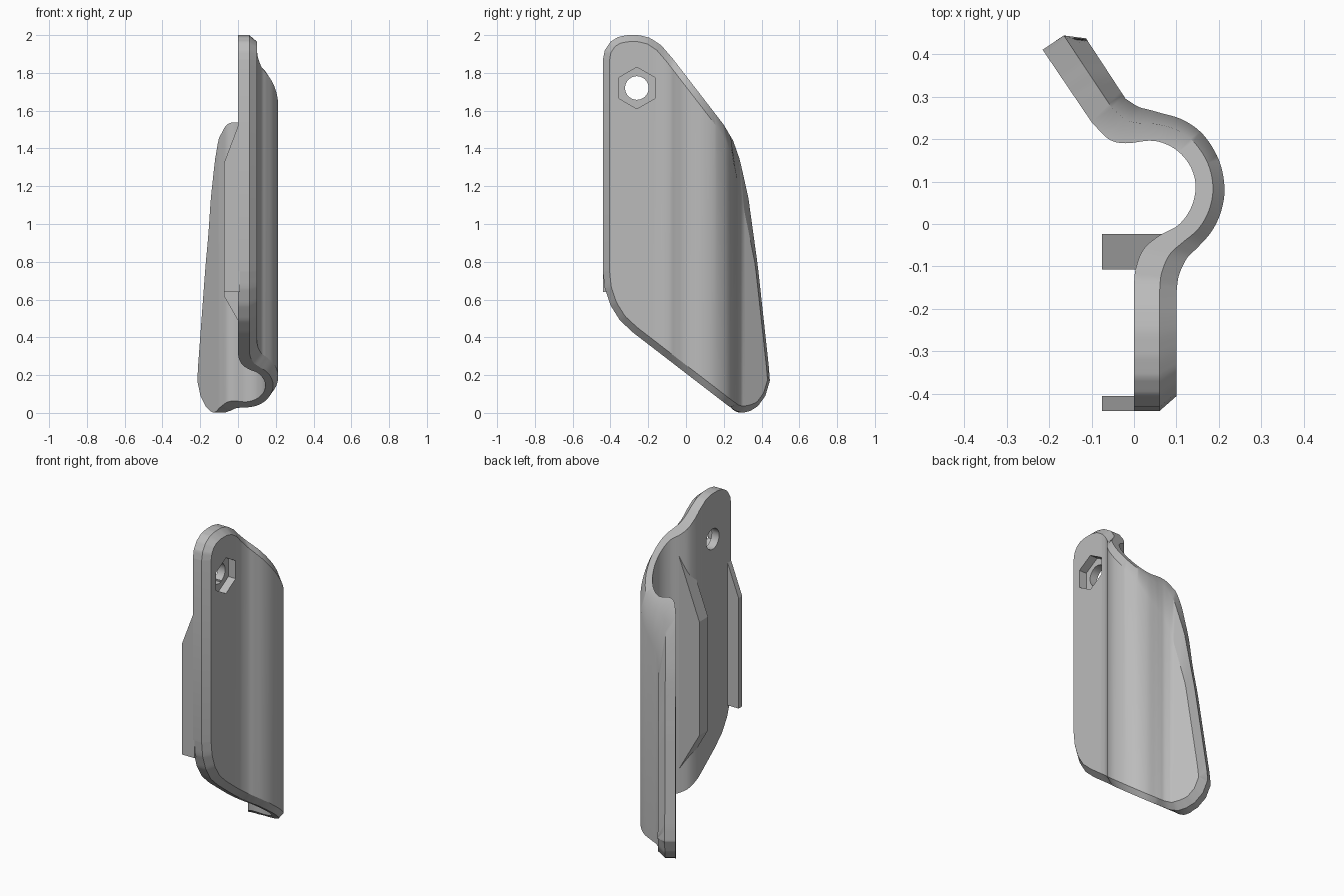
import bpy, bmesh, math
from mathutils import Vector

if "Cube" in bpy.data.objects:
    bpy.data.objects.remove(bpy.data.objects["Cube"], do_unlink=True)

grey = bpy.data.materials.new("plain_grey")
grey.use_nodes = True
grey.diffuse_color = (0.5, 0.5, 0.5, 1)
grey.node_tree.nodes["Principled BSDF"].inputs["Base Color"].default_value = (0.5, 0.5, 0.5, 1)


def make_object(name, bm):
    bmesh.ops.recalc_face_normals(bm, faces=bm.faces)
    mesh = bpy.data.meshes.new(name)
    bm.to_mesh(mesh)
    bm.free()
    mesh.materials.append(grey)
    obj = bpy.data.objects.new(name, mesh)
    bpy.context.collection.objects.link(obj)
    return obj


def prism(name, points, offset):
    """Extrude a flat polygon by an offset vector."""
    bm = bmesh.new()
    face = bm.faces.new([bm.verts.new(p) for p in points])
    moved = bmesh.ops.extrude_face_region(bm, geom=[face])["geom"]
    bmesh.ops.translate(bm, vec=offset, verts=[v for v in moved if isinstance(v, bmesh.types.BMVert)])
    return make_object(name, bm)


# Plan section of the bent sheet: paired points on its inner and outer skins
inner = [(0, -.44), (0, -.16), (.003, -.11), (.022, -.06), (.06, -.027), (.105, -.002),
         (.135, .04), (.145, .09), (.133, .135), (.105, .17), (.07, .19), (.035, .196),
         (-.02, .19), (-.06, .2), (-.1, .24), (-.215, .41)]
outer = [(.1, -.44), (.1, -.16), (.106, -.12), (.125, -.08), (.15, -.055), (.183, -.017),
         (.205, .03), (.213, .085), (.2, .15), (.163, .21), (.115, .245), (.06, .262),
         (.035, .269), (.01, .276), (-.02, .295), (-.132, .466)]
inner = [Vector(p) for p in inner]
outer = [Vector(p) for p in outer]
last = len(inner) - 2

# Side outline (y, z): upper and lower edges
upper = [(-.44, 1.87), (-.43, 1.92), (-.4, 1.965), (-.36, 1.99), (-.31, 2), (-.25, 2),
         (-.19, 1.985), (-.13, 1.945), (-.07, 1.875), (.2, 1.525), (.25, 1.44),
         (.285, 1.34), (.33, 1.14), (.38, .78), (.438, .25), (.444, .17)]
lower = [(-.44, .75), (-.43, .66), (-.4, .57), (-.35, .49), (-.28, .425), (.22, .04),
         (.26, .012), (.3, 0), (.34, .01), (.38, .035), (.42, .09), (.444, .17)]


def inset(distance):
    """Shrink the closed outline and return its upper and lower edges."""
    loop = [Vector(p) for p in upper + lower[-2::-1]]
    count, result = len(loop), []
    for i, p in enumerate(loop):
        a = (p - loop[i - 1]).normalized()
        b = (loop[(i + 1) % count] - p).normalized()
        tangent = (a + b).normalized()
        result.append(p + Vector((tangent.y, -tangent.x)) * distance)
    k = len(upper)
    return result[:k], result[:k - 2:-1]


def height(edge, y):
    """Height of an outline edge at y."""
    if y <= edge[0][0]:
        return edge[0][1]
    for (y0, z0), (y1, z1) in zip(edge, edge[1:]):
        if y <= y1:
            return z0 + (z1 - z0) * (y - y0) / max(y1 - y0, 1e-6)
    return edge[-1][1]


def along(path, i, u):
    """Straight on the end flanges, smooth through the bends."""
    p1, p2 = path[i], path[i + 1]
    if i in (0, last):
        return p1.lerp(p2, u)
    p0 = path[i - 1] if i > 1 else 2 * p1 - p2
    p3 = path[i + 2] if i < last - 1 else 2 * p2 - p1
    return 0.5 * (2 * p1 + (p2 - p0) * u + (2 * p0 - 5 * p1 + 4 * p2 - p3) * u ** 2
                  + (3 * p1 - p0 - 3 * p2 + p3) * u ** 3)


# Stations along the section, packed closer at the two rounded ends
stations = [(0, (k / 32) ** 2) for k in range(32)]
for i in range(1, last):
    stations += [(i, k / 6) for k in range(6)]
stations += [(last, 1 - (1 - k / 32) ** 2) for k in range(33)]

# Sheet body: full outline on the inner layers, inset outline on the outer face
full, small = (upper, lower), inset(0.035)
bm = bmesh.new()
columns = []
for i, u in stations:
    tops, bottoms = [], []
    for depth in (0, 0.6, 1):
        t = u
        if depth == 1 and i == 0:
            t = 0.125 + 0.875 * u
        if depth == 1 and i == last:
            t = 0.83 * u
        p = along(inner, i, t).lerp(along(outer, i, t), depth)
        shift = min(1, 2 * u) * (0.6 - depth) * 0.056 if i == last else 0
        top_edge, low_edge = small if depth == 1 else full
        z1, z0 = height(top_edge, p.y + shift), height(low_edge, p.y + shift)
        if (i, u) == stations[-1]:
            z1 = z0 = upper[-1][1]
        tops.append(bm.verts.new((p.x, p.y, z1)))
        bottoms.append(bm.verts.new((p.x, p.y, z0)))
    columns.append(tops + bottoms[::-1])
for a, b in zip(columns, columns[1:]):
    for j in range(6):
        k = (j + 1) % 6
        bm.faces.new((a[j], a[k], b[k], b[j]))
t0, t1, t2, b2, b1, b0 = columns[0]
bm.faces.new((t0, t1, b1, b0))
bm.faces.new((t1, t2, b2, b1))
bmesh.ops.remove_doubles(bm, verts=bm.verts, dist=1e-5)
body = make_object("bent_sheet_body", bm)


# Bolt hole with a hexagonal nut recess
def ring(x, radius, sides):
    angles = [2 * math.pi * k / sides for k in range(sides)]
    return [(x, -.26 + radius * math.sin(a), 1.72 + radius * math.cos(a)) for a in angles]


for name, points in (("hole_cutter", ring(-.1, .0625, 40)), ("nut_cutter", ring(.05, .11, 6))):
    cutter = prism(name, points, (.3, 0, 0))
    cutter.hide_render = True
    mod = body.modifiers.new(name, "BOOLEAN")
    mod.operation, mod.solver, mod.object = "DIFFERENCE", "EXACT", cutter
    bpy.ops.object.select_all(action="DESELECT")
    bpy.context.view_layer.objects.active = body
    body.select_set(True)
    bpy.ops.object.modifier_apply(modifier=name)
    bpy.data.objects.remove(cutter, do_unlink=True)
bpy.ops.object.shade_smooth_by_angle(angle=math.radians(30))

# Guide ribs on the inner side
front = [(-.075, .64), (.01, .64), (.01, 1.545), (-.075, 1.32)]
rear = [(-.075, .62), (.065, .375), (.065, 1.69), (-.075, 1.32)]
for name, side, y, width in (("front_rib", front, -.44, .035), ("rear_rib", rear, -.107, .084)):
    prism(name, [(x, y, z) for x, z in side], (0, width, 0))
